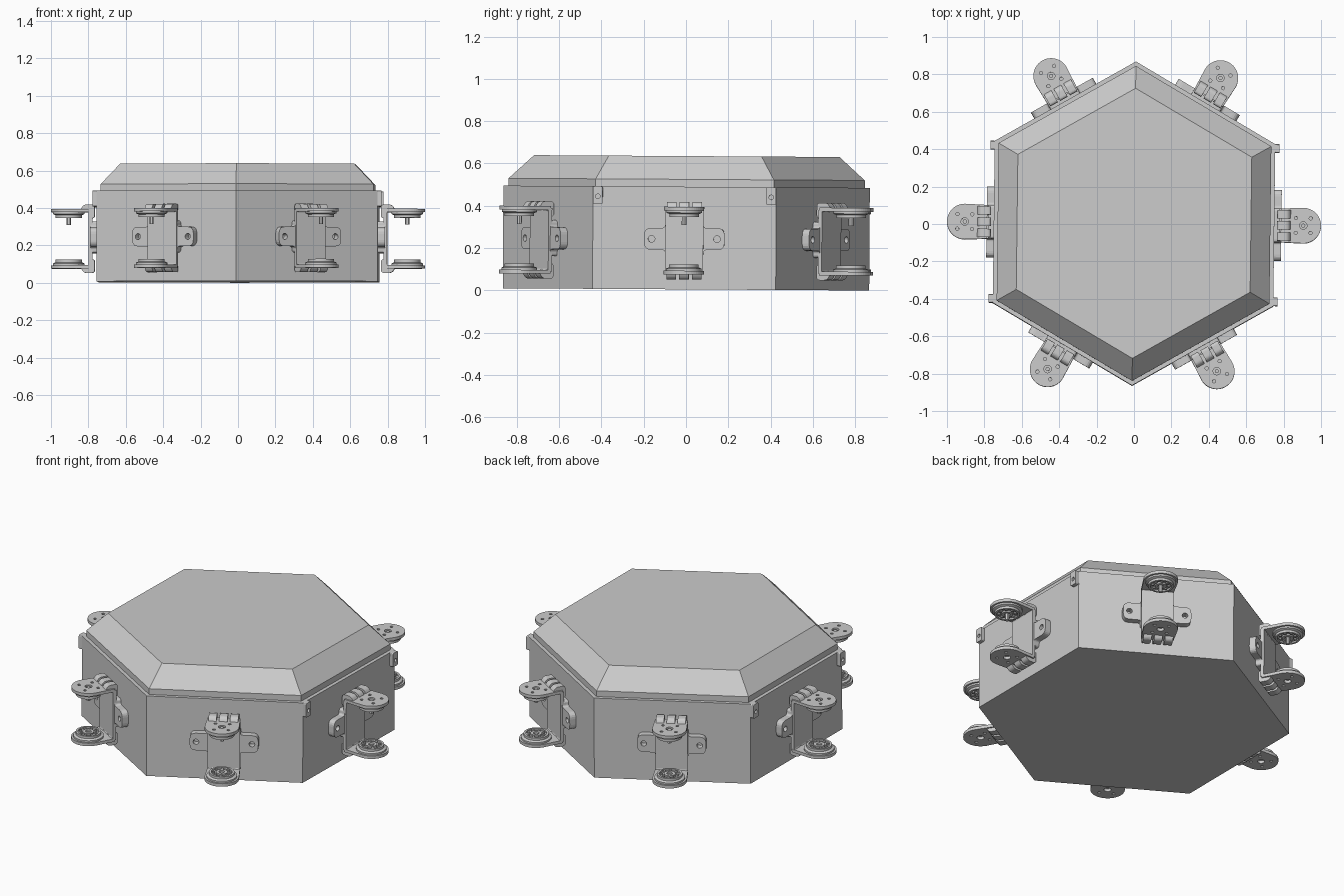
import bpy, bmesh
from math import pi, cos, sin, radians
from mathutils import Matrix, Vector

if "Cube" in bpy.data.objects:
    bpy.data.objects.remove(bpy.data.objects["Cube"])

# Slight lean and turn of the whole model
ROOT = (Matrix.Translation((0, 0, 0.005)) @ Matrix.Rotation(radians(-0.35), 4, 'X')
        @ Matrix.Rotation(radians(-0.7), 4, 'Z'))
# Maps a flat outline (u, v) to an upright plate facing +x, or to one facing along y
FACE_X = Matrix(((0, 0, 1, 0), (1, 0, 0, 0), (0, 1, 0, 0), (0, 0, 0, 1)))
FACE_Y = Matrix.Rotation(pi / 2, 4, 'X')


def place(name, mesh, matrix):
    ob = bpy.data.objects.new(name, mesh)
    bpy.context.collection.objects.link(ob)
    ob.matrix_world = ROOT @ matrix
    return ob


def lathe(name, profile, sides, start=0.0, center=(0, 0, 0), smooth=False):
    """Revolve (radius, z) points about z."""
    bm = bmesh.new()
    vs = [bm.verts.new((r * cos(start), r * sin(start), z)) for r, z in profile]
    es = [bm.edges.new(p) for p in zip(vs, vs[1:])]
    bmesh.ops.spin(bm, geom=vs + es, axis=(0, 0, 1), cent=(0, 0, 0),
                   angle=2 * pi, steps=sides)
    bmesh.ops.remove_doubles(bm, verts=bm.verts, dist=1e-5)
    bmesh.ops.dissolve_limit(bm, angle_limit=0.01, verts=bm.verts, edges=bm.edges)
    bmesh.ops.recalc_face_normals(bm, faces=bm.faces)
    bmesh.ops.translate(bm, verts=bm.verts, vec=center)
    for e in bm.edges:
        e.smooth = e.calc_face_angle(0) < radians(30)
    for f in bm.faces:
        f.smooth = smooth
    me = bpy.data.meshes.new(name)
    bm.to_mesh(me)
    bm.free()
    return me


def rounded(points, radius, steps=5):
    """Round every corner of a polygon."""
    pts, out = [Vector(p) for p in points], []
    for i, p in enumerate(pts):
        a, b = pts[i - 1] - p, pts[(i + 1) % len(pts)] - p
        r = min(radius, a.length * 0.48, b.length * 0.48)
        s, e = p + a.normalized() * r, p + b.normalized() * r
        for k in range(steps + 1):
            t = k / steps
            out.append(s * (1 - t) ** 2 + p * 2 * t * (1 - t) + e * t * t)
    return out


def circle(x, y, r, n=16):
    return [(x + r * cos(2 * pi * k / n), y + r * sin(2 * pi * k / n)) for k in range(n)]


def plate(name, outline, holes, thickness, matrix):
    """Extruded filled outline with holes, as a mesh."""
    cu = bpy.data.curves.new(name, 'CURVE')
    cu.dimensions, cu.fill_mode, cu.extrude = '2D', 'BOTH', thickness / 2
    for loop in [outline] + holes:
        sp = cu.splines.new('POLY')
        sp.points.add(len(loop) - 1)
        for pt, co in zip(sp.points, loop):
            pt.co = (co[0], co[1], 0, 1)
        sp.use_cyclic_u = True
    tmp = bpy.data.objects.new(name, cu)
    bpy.context.collection.objects.link(tmp)
    dg = bpy.context.evaluated_depsgraph_get()
    me = bpy.data.meshes.new_from_object(tmp.evaluated_get(dg))
    bpy.data.objects.remove(tmp)
    me.name = name
    me.transform(matrix)
    bm = bmesh.new()
    bm.from_mesh(me)
    bmesh.ops.remove_doubles(bm, verts=bm.verts, dist=1e-5)
    bmesh.ops.recalc_face_normals(bm, faces=bm.faces)
    for f in bm.faces:
        f.smooth = False
    bm.to_mesh(me)
    bm.free()
    return me


T = Matrix.Translation

# Hexagonal box and bevelled lid
place("box", lathe("box", [(0, 0), (0.866, 0), (0.866, 0.485), (0, 0.485)], 6, pi / 6), Matrix())
place("lid", lathe("lid", [(0, 0.48), (0.842, 0.48), (0.842, 0.52), (0.722, 0.63), (0, 0.63)],
                   6, pi / 6), Matrix())

# Corner tabs with a screw hole
tab = plate("corner_tab", rounded([(-.023, -.042), (.023, -.042), (.023, .042), (-.023, .042)], .008),
            [circle(0, -.006, .011)], 0.03, T((0.757, 0, 0)) @ FACE_X)
for side in (0, pi):
    for y in (-0.41, 0.41):
        place("corner_tab", tab, Matrix.Rotation(side, 4, 'Z') @ T((0, y, 0.443)))

# Bracket: cross plate and upright strip
l, t, w, h = 0.19, 0.052, 0.09, 0.085
cross = [(l, -t), (l, t), (w, t), (w, h), (-w, h), (-w, t),
         (-l, t), (-l, -t), (-w, -t), (-w, -h), (w, -h), (w, -t)]
cross_me = plate("bracket_cross", rounded(cross, 0.035), [circle(-.155, 0, .016), circle(.155, 0, .016)],
                 0.04, T((0.768, 0, 0)) @ FACE_X)
strip_me = plate("bracket_strip", [(-w, -.15), (w, -.15), (w, .15), (-w, .15)], [],
                 0.02, T((0.788, 0, 0)) @ FACE_X)

# Bent rib joining strip and tongue
rib = [(.765, .11), (.765, .183), (.825, .183), (.845, .147), (.797, .147), (.797, .11)]
rib_me = plate("bracket_rib", rounded(rib, 0.018), [], 0.045, FACE_Y)

# Round-ended tongue with holes
C, R = 0.905, 0.095
tongue = [(0.785, -w)] + [(C + R * cos(a), R * sin(a)) for a in
                          [pi * (k / 24 - 0.5) for k in range(25)]] + [(0.785, w)]
holes = [circle(C, 0, 0.02)] + [circle(C + .056 * cos(a), .056 * sin(a), .009, 10)
                                for a in (pi / 4, 3 * pi / 4, 5 * pi / 4, 7 * pi / 4)]
tongue_me = plate("bracket_tongue", tongue, holes, 0.018, T((0, 0, 0.151)))

# Turned boss, studs and pin
boss_me = lathe("boss", [(0, .143), (.084, .143), (.084, .132), (.07, .126), (.07, .112), (.058, .112),
                         (.058, .122), (.032, .122), (.032, .112), (.016, .112), (.016, .122), (0, .122)],
                32, center=(C, 0, 0), smooth=True)
stud_me = lathe("boss_stud", [(0, .113), (.008, .113), (.008, .125), (0, .125)], 8, center=(C + .045, 0, 0))
pin_me = lathe("pin", [(0, .075), (.011, .075), (.011, .156), (0, .156)], 12, center=(C, 0, 0), smooth=True)

# Six brackets, one per wall, each with an upper and a lower arm
for i in range(6):
    base = Matrix.Rotation(i * pi / 3, 4, 'Z') @ T((0, 0, 0.23))
    place("bracket_cross", cross_me, base @ T((0, 0, 0.008)))
    place("bracket_strip", strip_me, base)
    place("pin", pin_me, base)
    for level, turn in (("upper", 0), ("lower", pi)):
        arm = base @ Matrix.Rotation(turn, 4, 'X')
        place(level + "_tongue", tongue_me, arm)
        place(level + "_boss", boss_me, arm)
        for y in (-0.06, 0, 0.06):
            place(level + "_rib", rib_me, arm @ T((0, y, 0)))
        for k in range(8):
            place(level + "_boss_stud", stud_me,
                  arm @ T((C, 0, 0)) @ Matrix.Rotation(k * pi / 4, 4, 'Z') @ T((-C, 0, 0)))
